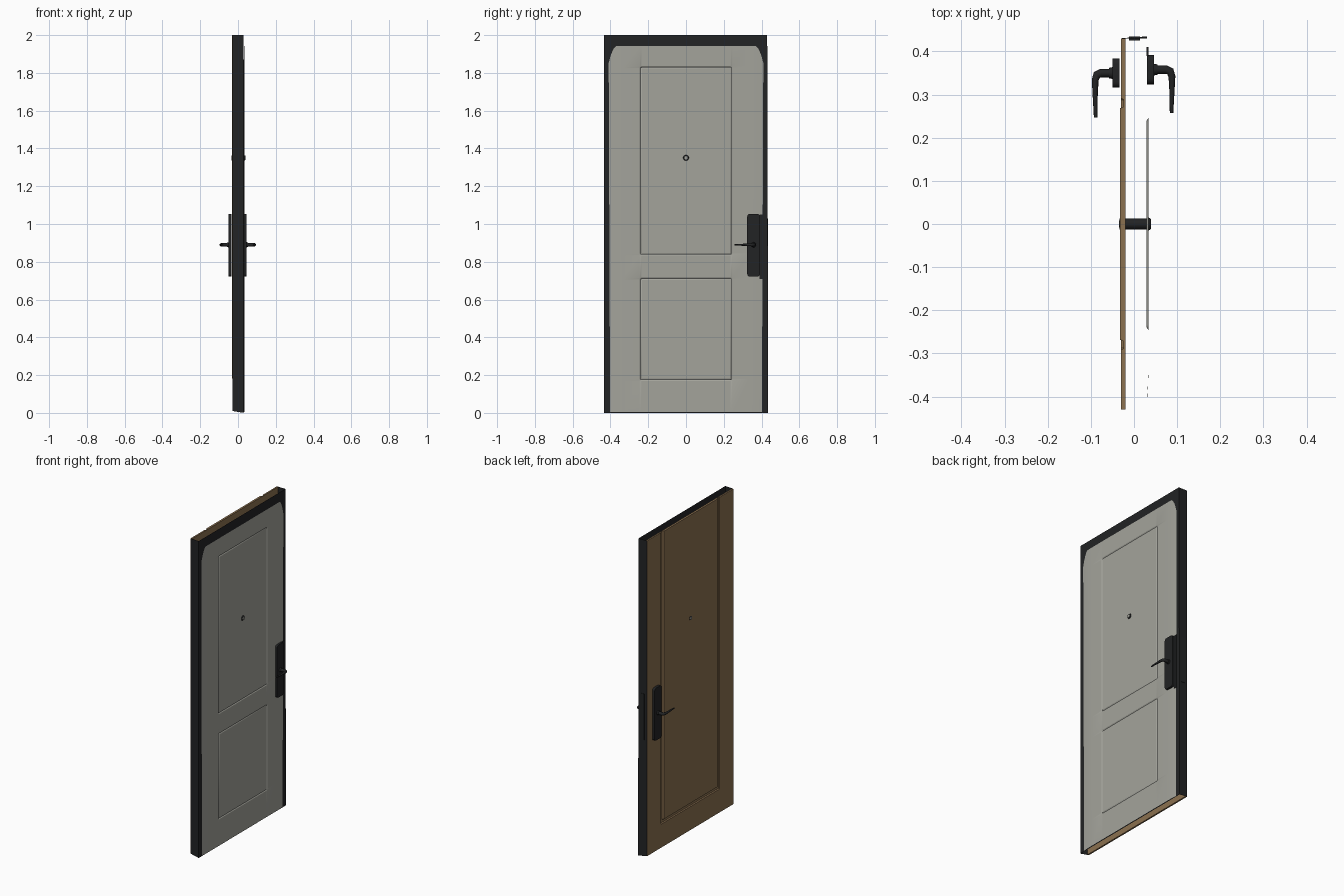
import bpy, bmesh, math

cube = bpy.data.objects.get("Cube")
if cube:
    bpy.data.objects.remove(cube, do_unlink=True)


def material(name, rgb, rough=0.6):
    m = bpy.data.materials.new(name)
    m.use_nodes = True
    m.diffuse_color = (*rgb, 1)
    bsdf = next(n for n in m.node_tree.nodes if n.type == 'BSDF_PRINCIPLED')
    bsdf.inputs["Base Color"].default_value = (*rgb, 1)
    bsdf.inputs["Roughness"].default_value = rough
    return m


GREY = material("warm grey paint", (0.37, 0.37, 0.33))
BROWN = material("brown wood", (0.26, 0.165, 0.08))
BLACK = material("black metal", (0.016, 0.017, 0.018))


def finish(name, bm, mat, smooth=None):
    mesh = bpy.data.meshes.new(name)
    bm.normal_update()
    bm.to_mesh(mesh)
    bm.free()
    ob = bpy.data.objects.new(name, mesh)
    bpy.context.collection.objects.link(ob)
    mesh.materials.append(mat)
    if smooth:
        bpy.ops.object.select_all(action='DESELECT')
        ob.select_set(True)
        bpy.context.view_layer.objects.active = ob
        bpy.ops.object.shade_smooth_by_angle(angle=math.radians(smooth))
    return ob


def sheet(ys, zs, shape, flip=False):
    """Grid over y and z, each point placed by the shape rule."""
    bm = bmesh.new()
    rows = [[bm.verts.new(shape(y, z)) for y in ys] for z in zs]
    for a, b in zip(rows, rows[1:]):
        for i in range(len(ys) - 1):
            quad = [a[i], a[i + 1], b[i + 1], b[i]]
            bm.faces.new(quad[::-1] if flip else quad)
    return bm


def mirrored(values):
    return sorted([-v for v in values] + list(values))


def around(values, width):
    return [v + s * width for v in values for s in (-1, 0, 1)]


# Grey face: gently rounded long edges, two grooved panels
PANELS = [(0.175, 0.71), (0.84, 1.83)]
PANEL_Y, GROOVE, TOP = 0.24, 0.006, 1.943


def grey_shape(y, z):
    edge = abs(y)
    x = 0.0335 - 0.0035 * max(0, (edge - 0.33) / 0.08) ** 2
    for low, high in PANELS:
        d = max(edge - PANEL_Y, low - z, z - high)
        if abs(d) < GROOVE / 2:
            x -= 0.004
    if z >= TOP:
        z -= 0.09 * max(0, (edge - 0.365) / 0.045) ** 2
    y *= 1 + (0.02 * (z / 2 - 1) if edge > 0.33 else 0)
    return x, y, z


grey_y = mirrored(around([PANEL_Y], GROOVE) + [0.33, 0.35, 0.37, 0.38, 0.39, 0.4, 0.41])
grey_z = [0.004] + around([z for p in PANELS for z in p], GROOVE) + [TOP]
finish("grey_face", sheet(grey_y, grey_z, grey_shape), GREY, 30)

# Brown face: raised panel with a groove, running out through the top
B_Y, B_Z = 0.28, 0.17


def brown_shape(y, z):
    d = max(abs(y) - B_Y, B_Z - z)
    x = -0.03 if d > 0.009 else -0.033 if d < -0.009 else -0.024
    return x, y, z


steps = [-0.012, -0.008, 0.008, 0.012]
brown_y = mirrored([B_Y + s for s in steps] + [0.43])
brown_z = [0.01] + [B_Z + s for s in steps] + [2]
bm = sheet(brown_y, brown_z, brown_shape, flip=True)
rim = [e for e in bm.edges if e.is_boundary]
new = bmesh.ops.extrude_edge_only(bm, edges=rim)["geom"]
for v in new:
    if isinstance(v, bmesh.types.BMVert):
        v.co.x = -0.02
bmesh.ops.holes_fill(bm, edges=[e for e in bm.edges if e.is_boundary], sides=0)
bmesh.ops.recalc_face_normals(bm, faces=bm.faces)
finish("brown_face", bm, BROWN)

# Black open channel: two long edges and the plane behind the grey face
bm = bmesh.new()
bottom = [(-0.028, -0.431, 0.01), (0.03, -0.435, 0), (0.03, 0.435, 0), (-0.028, 0.431, 0.01)]
low = [bm.verts.new(p) for p in bottom]
high = [bm.verts.new((x, min(y, 0.43), 2)) for x, y, z in bottom]
for i in range(3):
    bm.faces.new([low[i], low[i + 1], high[i + 1], high[i]])
finish("black_edge_frame", bm, BLACK)


def box(name, x, y, z, bevel_width, mat=BLACK):
    bm = bmesh.new()
    bmesh.ops.create_cube(bm, size=1)
    for v in bm.verts:
        v.co = [r[0] if c < 0 else r[1] for r, c in zip((x, y, z), v.co)]
    # round the four corners seen face on
    if bevel_width:
        edges = [e for e in bm.edges
                 if abs(e.verts[0].co.x - e.verts[1].co.x) > 0.001]
        bmesh.ops.bevel(bm, geom=edges, offset=bevel_width, segments=4,
                        profile=0.5, affect='EDGES')
    return finish(name, bm, mat, 40)


def cylinder(name, x0, x1, y, z, r0, r1, mat, sides=24):
    bm = bmesh.new()
    bmesh.ops.create_cone(bm, cap_ends=True, segments=sides, radius1=r0,
                          radius2=r1, depth=abs(x1 - x0))
    turn = math.copysign(math.pi / 2, x1 - x0)
    ob = finish(name, bm, mat, 40)
    ob.rotation_euler.y = turn
    ob.location = ((x0 + x1) / 2, y, z)
    return ob


def lever(name, side, y, reach, tip):
    """Stem out of the plate, a bend, then a tapering grip."""
    path = [(0.04, y, 1), (reach - 0.014, y, 1), (reach - 0.004, y - 0.004, 0.95),
            (reach, y - 0.016, 0.8), (reach, y - 0.05, 0.6), (reach - 0.001, tip, 0.4)]
    curve = bpy.data.curves.new(name, 'CURVE')
    curve.dimensions = '3D'
    curve.bevel_depth = 0.01
    curve.bevel_resolution = 3
    curve.use_fill_caps = True
    spline = curve.splines.new('POLY')
    spline.points.add(len(path) - 1)
    for p, (x, py, r) in zip(spline.points, path):
        p.co = (side * x, py, 0.89, 1)
        p.radius = r
    spline.use_smooth = True
    curve.materials.append(BLACK)
    ob = bpy.data.objects.new(name, curve)
    bpy.context.collection.objects.link(ob)


# Handles on both faces
for label, side, near, far, y, reach, tip in (
        ("grey_side", 1, 0.03, 0.046, 0.358, 0.088, 0.257),
        ("brown_side", -1, 0.034, 0.05, 0.35, 0.09, 0.247)):
    box(label + "_handle_plate", sorted((side * near, side * far)),
        (y - 0.034, y + 0.034), (0.722, 1.053), 0.014)
    cylinder(label + "_handle_collar", side * (far - 0.002), side * (far + 0.008),
             y, 0.89, 0.014, 0.012, BLACK)
    lever(label + "_handle_lever", side, y, reach, tip)

# Peephole through the door
cylinder("peephole_tube", -0.034, 0.033, 0, 1.35, 0.013, 0.013, BLACK)
cylinder("peephole_rim", 0.032, 0.039, 0, 1.35, 0.016, 0.012, BLACK)
cylinder("peephole_lens", 0.038, 0.0395, 0, 1.35, 0.01, 0.009, GREY)
cylinder("peephole_back_lens", -0.033, -0.0345, 0, 1.35, 0.008, 0.008, GREY)

# Lock strip on the edge and beside the grey face
box("lock_edge_strip", (-0.012, 0.014), (0.425, 0.435), (0.74, 1.03), 0)
box("lock_face_strip", (0.029, 0.0335), (0.39, 0.41), (0.71, 1.05), 0)
